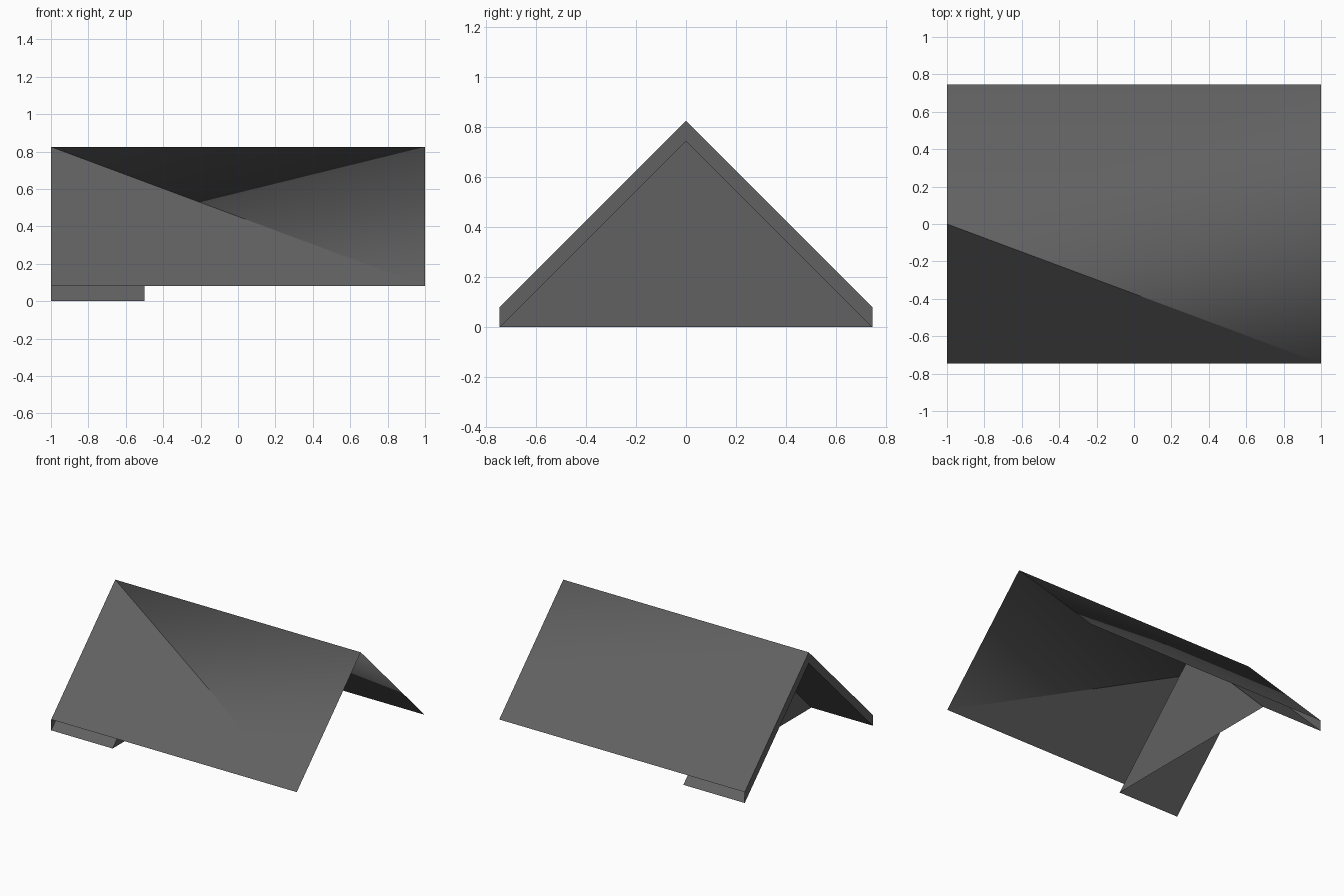
import bpy

if "Cube" in bpy.data.objects:
    bpy.data.objects.remove(bpy.data.objects["Cube"])

HALF, RISE, GAP = 0.745, 0.745, 0.08   # half width, slope rise, sheet spacing
X0, XW, X1 = -1.0, -0.5, 1.0           # open end, gable wall, far end

grey = bpy.data.materials.new("dark grey")
grey.diffuse_color = (0.12, 0.12, 0.12, 1)
grey.use_nodes = True
grey.node_tree.nodes["Principled BSDF"].inputs["Base Color"].default_value = grey.diffuse_color


def profile(x, z):
    """Front eave, ridge and back eave of a gable line at x, raised by z."""
    return [(x, -HALF, z), (x, 0, RISE + z), (x, HALF, z)]


def make(name, verts, faces, smooth=()):
    mesh = bpy.data.meshes.new(name)
    mesh.from_pydata(verts, [], faces)
    mesh.materials.append(grey)
    for p in mesh.polygons:
        p.use_smooth = p.index in smooth
    mesh.update()
    obj = bpy.data.objects.new(name, mesh)
    bpy.context.collection.objects.link(obj)
    return obj


# Outer roof sheet: soft across the ridge, with one flat triangle at the front
make("roof_sheet", profile(X0, GAP) + profile(X1, GAP),
     [(0, 3, 1), (3, 4, 1), (1, 4, 5, 2)], smooth=(1, 2))

# Short inner lining under the open end
make("inner_lining", profile(X0, 0) + profile(XW, 0),
     [(0, 3, 4, 1), (1, 4, 5, 2)])

# Edge trim joining both sheets at the open end
make("end_trim", profile(X0, 0) + profile(X0, GAP),
     [(0, 3, 4, 1), (1, 4, 5, 2)])

# Triangular wall closing the lining
make("gable_wall", profile(XW, 0), [(0, 2, 1)])
